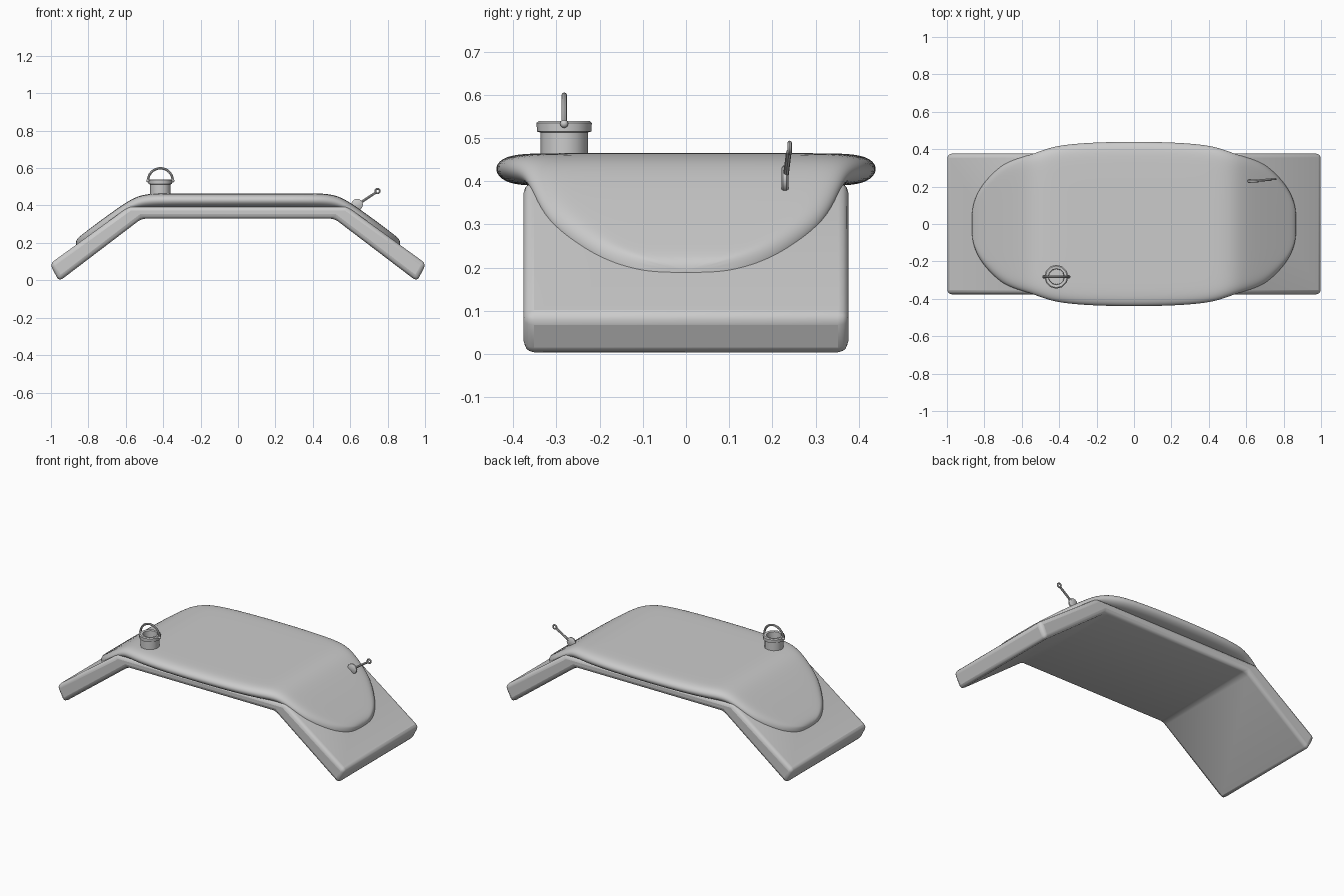
import bpy, bmesh, math
from mathutils import Vector

if "Cube" in bpy.data.objects:
    bpy.data.objects.remove(bpy.data.objects["Cube"])


def make(name, verts, faces, angle=40):
    me = bpy.data.meshes.new(name)
    me.from_pydata(verts, [], faces)
    bm = bmesh.new()
    bm.from_mesh(me)
    bmesh.ops.recalc_face_normals(bm, faces=bm.faces)
    bm.to_mesh(me)
    bm.free()
    ob = bpy.data.objects.new(name, me)
    bpy.context.collection.objects.link(ob)
    bpy.ops.object.select_all(action='DESELECT')
    bpy.context.view_layer.objects.active = ob
    ob.select_set(True)
    bpy.ops.object.shade_smooth_by_angle(angle=math.radians(angle))
    return ob


def loft(name, rings, caps=True, closed=False, angle=40):
    n, m = len(rings[0]), len(rings)
    faces = [(i * n + j, i * n + (j + 1) % n,
              (i + 1) % m * n + (j + 1) % n, (i + 1) % m * n + j)
             for i in range(m if closed else m - 1) for j in range(n)]
    if caps:
        faces += [tuple(range(n)), tuple(range((m - 1) * n, m * n))]
    return make(name, [v for r in rings for v in r], faces, angle)


def tube(name, pts, r, sides=8, closed=False):
    # sweep a circle along a path that lies close to an XZ plane
    rings, m = [], len(pts)
    pts = [Vector(p) for p in pts]
    for i, p in enumerate(pts):
        a = pts[(i - 1) % m] if closed or i else p
        b = pts[(i + 1) % m] if closed or i < m - 1 else p
        t = (b - a).normalized()
        u = t.cross(Vector((0, 1, 0))).normalized()
        v = t.cross(u)
        rings.append([p + r * (u * math.cos(k * math.tau / sides) + v * math.sin(k * math.tau / sides))
                      for k in range(sides)])
    return loft(name, rings, not closed, closed)


def lathe(name, center, profile, sides=12):
    cx, cy = center
    rings = [[(cx + r * math.cos(k * math.tau / sides), cy + r * math.sin(k * math.tau / sides), z)
              for k in range(sides)] for r, z in profile]
    return loft(name, rings)


def ball(name, loc, r):
    bpy.ops.mesh.primitive_uv_sphere_add(segments=12, ring_count=8, radius=r, location=loc)
    bpy.context.object.name = name
    bpy.ops.object.shade_smooth()


# Bent slab: folded profile extruded front to back
half = [(0.515, 0.33), (0.957, -0.006), (1.006, 0.088), (0.58, 0.397)]
prof = half + [(-x, z) for x, z in reversed(half)]
slab = loft("bent_slab", [[(x, y, z) for x, z in prof] for y in (-0.376, 0.376)])
bev = slab.modifiers.new("bevel", 'BEVEL')
bev.width, bev.segments, bev.limit_method = 0.024, 3, 'ANGLE'
bev.angle_limit = math.radians(25)

# Draped pad: sections along x given as (x, half width, top z, bottom z)
st = [(0.0, 0.445, 0.465, 0.388), (0.22, 0.441, 0.465, 0.388), (0.4, 0.426, 0.465, 0.388),
      (0.48, 0.402, 0.463, 0.386), (0.55, 0.375, 0.446, 0.378), (0.62, 0.355, 0.402, 0.335),
      (0.70, 0.325, 0.345, 0.275), (0.77, 0.26, 0.293, 0.225), (0.82, 0.2, 0.255, 0.193),
      (0.852, 0.135, 0.23, 0.178), (0.868, 0.07, 0.21, 0.174)]
# rim section as (fraction of width, fraction of height)
sec = [(0, 1), (0.4, 1), (0.75, 1), (0.9, 0.97), (0.98, 0.78), (1.0, 0.45),
       (0.95, 0.14), (0.85, 0), (0.45, 0), (0, 0)]
sec += [(-a, b) for a, b in reversed(sec[1:-1])]
stations = [(-s[0],) + s[1:] for s in reversed(st[1:])] + st
pad = loft("draped_pad", [[(x, w * a, lo + (hi - lo) * b) for a, b in sec]
                          for x, w, hi, lo in stations], angle=180)
sub = pad.modifiers.new("subsurf", 'SUBSURF')
sub.levels = sub.render_levels = 2

# Open cup with a thick collar
cx, cy = -0.415, -0.282
lathe("filler_cup", (cx, cy), [(0.055, 0.45), (0.055, 0.513), (0.063, 0.515), (0.064, 0.535),
                               (0.058, 0.54), (0.043, 0.538), (0.041, 0.49)])
# Carry hoop with pivots
tube("cup_hoop", [(cx + 0.066 * math.cos(a), cy, 0.533 + 0.066 * math.sin(a))
                  for a in (math.pi * k / 16 for k in range(17))], 0.0065)
for side in (-1, 1):
    ball("hoop_pivot", (cx + side * 0.066, cy, 0.533), 0.0095)

# Pull pin: thin disc in the pad, rod and end ring
px, py, pz = 0.637, 0.229, 0.405
loft("pin_disc", [[(px + r * math.cos(k * math.tau / 16), py + dy, pz + r * math.sin(k * math.tau / 16))
                   for k in range(16)] for dy, r in ((-0.008, 0.026), (-0.004, 0.031), (0.004, 0.031), (0.008, 0.026))])
tube("pin_rod", [(0.65, 0.231, 0.412), (0.735, 0.238, 0.468)], 0.0065)
tube("pin_ring", [(0.746 + 0.012 * math.cos(k * math.tau / 12), 0.24, 0.477 + 0.012 * math.sin(k * math.tau / 12))
                  for k in range(12)], 0.005, closed=True)
